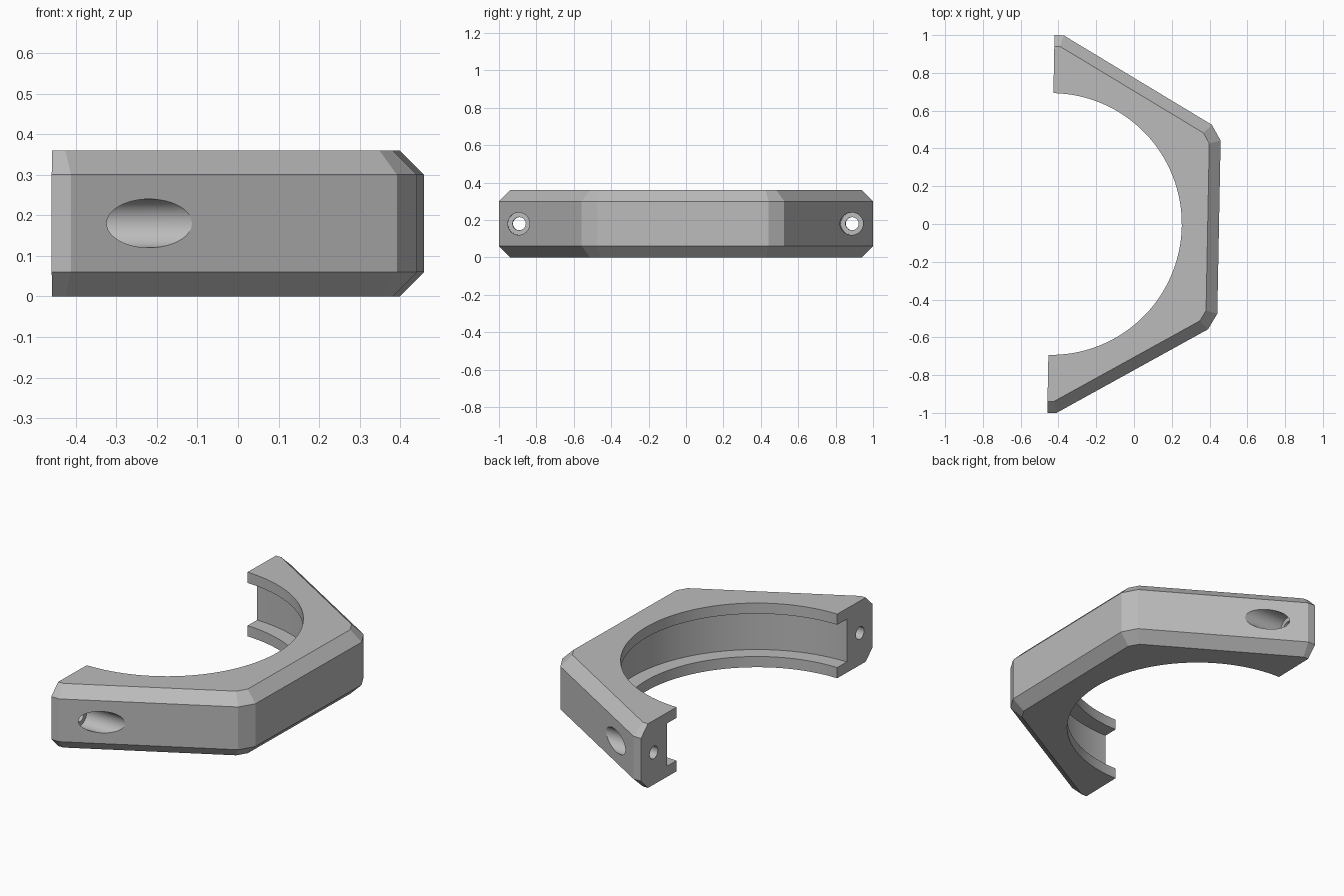
import bpy
import bmesh
import math
from mathutils import Matrix, Vector

HEIGHT, CHAMFER = 0.36, 0.06
APOTHEM, CORNER = 0.89, 1.0      # distances to the hexagon sides and clipped corners
BORE, GROOVE = 0.693, 0.777      # inner radii
LIP = 0.06

cube = bpy.data.objects.get("Cube")
if cube:
    bpy.data.objects.remove(cube, do_unlink=True)

grey = bpy.data.materials.new("plain grey")
grey.use_nodes = True
colour = (0.5, 0.5, 0.5, 1)
grey.diffuse_color = colour
grey.node_tree.nodes["Principled BSDF"].inputs["Base Color"].default_value = colour


def make_object(name, bm):
    bmesh.ops.recalc_face_normals(bm, faces=bm.faces)
    mesh = bpy.data.meshes.new(name)
    bm.to_mesh(mesh)
    bm.free()
    mesh.materials.append(grey)
    obj = bpy.data.objects.new(name, mesh)
    bpy.context.collection.objects.link(obj)
    return obj


def half_hexagon(inset):
    """Half of a hexagon with clipped corners, open side on x = 0."""
    d = CORNER - inset
    half = ((APOTHEM - inset) / math.cos(math.pi / 6) - d) * math.sqrt(3)
    points = []
    for degrees in (90, 30, -30, -90):
        a = math.radians(degrees)
        out = Vector((math.cos(a), math.sin(a), 0))
        side = Vector((-out.y, out.x, 0))
        steps = {90: (0, -1), -90: (0, 1)}.get(degrees, (1, -1))
        points += [out * d + side * half * s for s in steps]
    return points


# Half hexagon body with chamfered rims
bm = bmesh.new()
for z, inset in ((0, CHAMFER), (CHAMFER, 0), (HEIGHT - CHAMFER, 0), (HEIGHT, CHAMFER)):
    for p in half_hexagon(inset):
        bm.verts.new((p.x, p.y, z))
bmesh.ops.convex_hull(bm, input=bm.verts)
bmesh.ops.dissolve_limit(bm, angle_limit=0.01, verts=bm.verts, edges=bm.edges)
body = make_object("half_ring_clamp", bm)


def cut(name, radius, start, end, segments):
    """Subtract a round cutter running between two points."""
    start, end = Vector(start), Vector(end)
    axis = end - start
    turn = axis.to_track_quat('Z', 'Y').to_matrix().to_4x4()
    bm = bmesh.new()
    bmesh.ops.create_cone(bm, cap_ends=True, segments=segments, radius1=radius,
                          radius2=radius, depth=axis.length,
                          matrix=Matrix.Translation((start + end) / 2) @ turn)
    cutter = make_object(name, bm)
    cutter.hide_render = True
    mod = body.modifiers.new(name, 'BOOLEAN')
    mod.operation = 'DIFFERENCE'
    mod.solver = 'EXACT'
    mod.object = cutter
    bpy.context.view_layer.objects.active = body
    bpy.ops.object.modifier_apply(modifier=name)
    bpy.data.objects.remove(cutter, do_unlink=True)


bpy.ops.object.select_all(action='DESELECT')
body.select_set(True)

# Round bore and the groove between its two lips
cut("bore_cutter", BORE, (0, 0, -0.1), (0, 0, HEIGHT + 0.1), 128)
cut("groove_cutter", GROOVE, (0, 0, LIP), (0, 0, HEIGHT - LIP), 128)

# Bolt hole and counterbore at each end
mid = HEIGHT / 2
for y in (APOTHEM, -APOTHEM):
    cut("bolt_hole_cutter", 0.035, (-0.1, y, mid), (0.6, y, mid), 32)
    cut("counterbore_cutter", 0.06, (0.1, y, mid), (0.6, y, mid), 48)

# Place the part, turned slightly about its bore
body.location = (-0.44, 0, 0)
body.rotation_euler.z = math.radians(-1.1)
bpy.context.view_layer.objects.active = body
bpy.ops.object.shade_smooth_by_angle(angle=math.radians(20))
